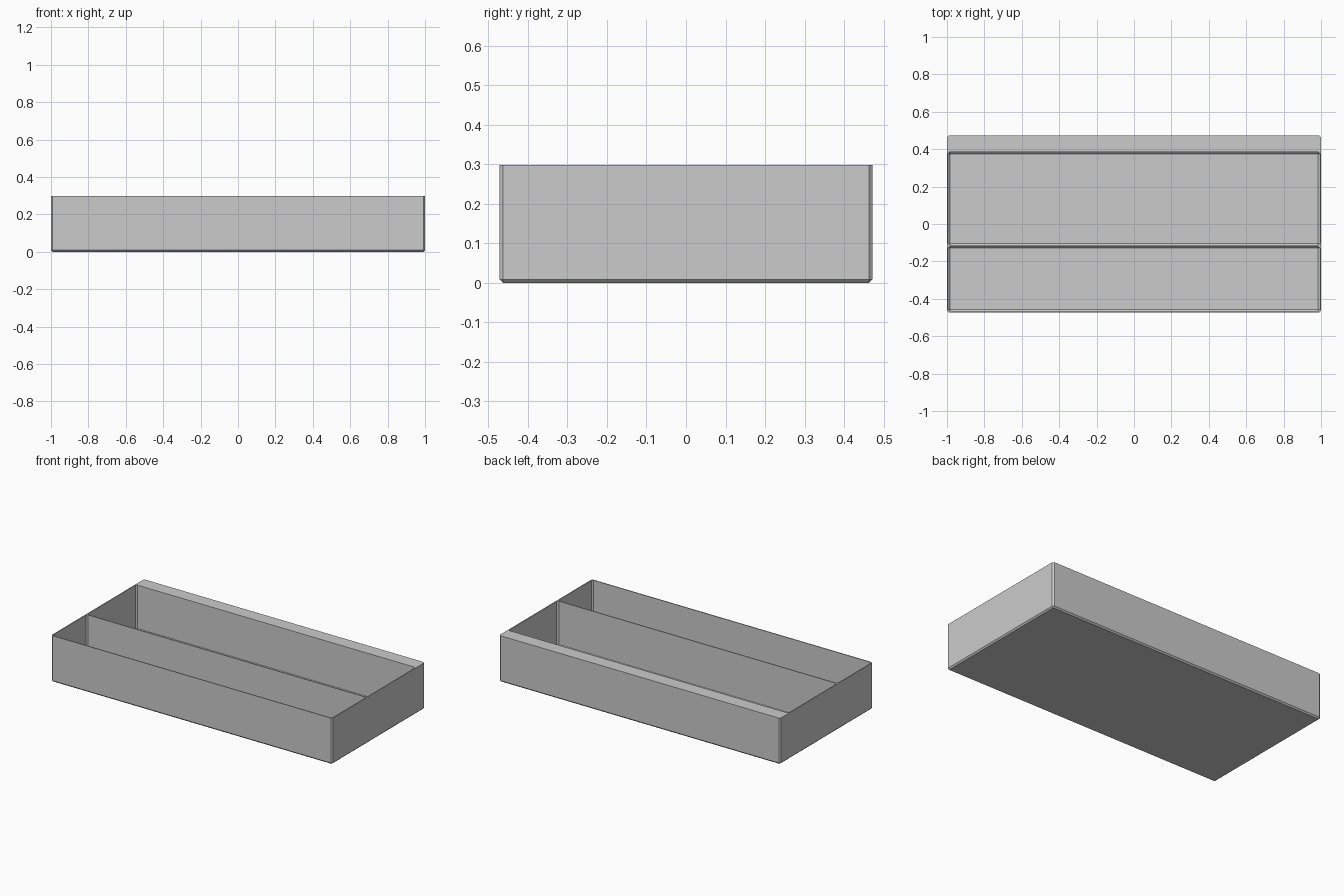
import bpy
import bmesh

if "Cube" in bpy.data.objects:
    bpy.data.objects.remove(bpy.data.objects["Cube"], do_unlink=True)

LENGTH, DEPTH, HEIGHT = 2.0, 0.944, 0.298
WALL, FLOOR, CHAMFER = 0.006, 0.01, 0.009

grey = bpy.data.materials.new("plain_grey")
grey.use_nodes = True
grey.diffuse_color = (0.6, 0.6, 0.6, 1)
grey.node_tree.nodes["Principled BSDF"].inputs["Base Color"].default_value = (0.6, 0.6, 0.6, 1)


def chamfered_box(name, x_half, y0, y1, z0, z1):
    """Box with chamfered upright and bottom edges and a sharp top rim."""
    bm = bmesh.new()
    bmesh.ops.create_cube(bm, size=1)
    for v in bm.verts:
        v.co.x *= 2 * x_half
        v.co.y = y0 if v.co.y < 0 else y1
        v.co.z = z0 if v.co.z < 0 else z1
    edges = [e for e in bm.edges if min(v.co.z for v in e.verts) < z0 + 0.001]
    bmesh.ops.bevel(bm, geom=edges, offset=CHAMFER, segments=1,
                    affect='EDGES', clamp_overlap=True)
    bmesh.ops.recalc_face_normals(bm, faces=bm.faces)
    mesh = bpy.data.meshes.new(name)
    bm.to_mesh(mesh)
    bm.free()
    mesh.materials.append(grey)
    obj = bpy.data.objects.new(name, mesh)
    bpy.context.collection.objects.link(obj)
    return obj


# Tray body, with a wide solid ledge along the back
tray = chamfered_box("tray", LENGTH / 2, -DEPTH / 2, DEPTH / 2, 0, HEIGHT)

# Two open compartments, separated by a thin divider
divider_y, ledge_y = -0.116, 0.384
pockets = {
    "front_pocket": (-DEPTH / 2 + WALL, divider_y - WALL / 2),
    "back_pocket": (divider_y + WALL / 2, ledge_y),
}
bpy.context.view_layer.objects.active = tray
for name, (y0, y1) in pockets.items():
    cutter = chamfered_box(name, LENGTH / 2 - WALL, y0, y1, FLOOR, HEIGHT + 0.1)
    cutter.hide_render = True
    cut = tray.modifiers.new(name, 'BOOLEAN')
    cut.operation = 'DIFFERENCE'
    cut.solver = 'EXACT'
    cut.object = cutter
    bpy.ops.object.modifier_apply(modifier=cut.name)
    bpy.data.objects.remove(cutter, do_unlink=True)
